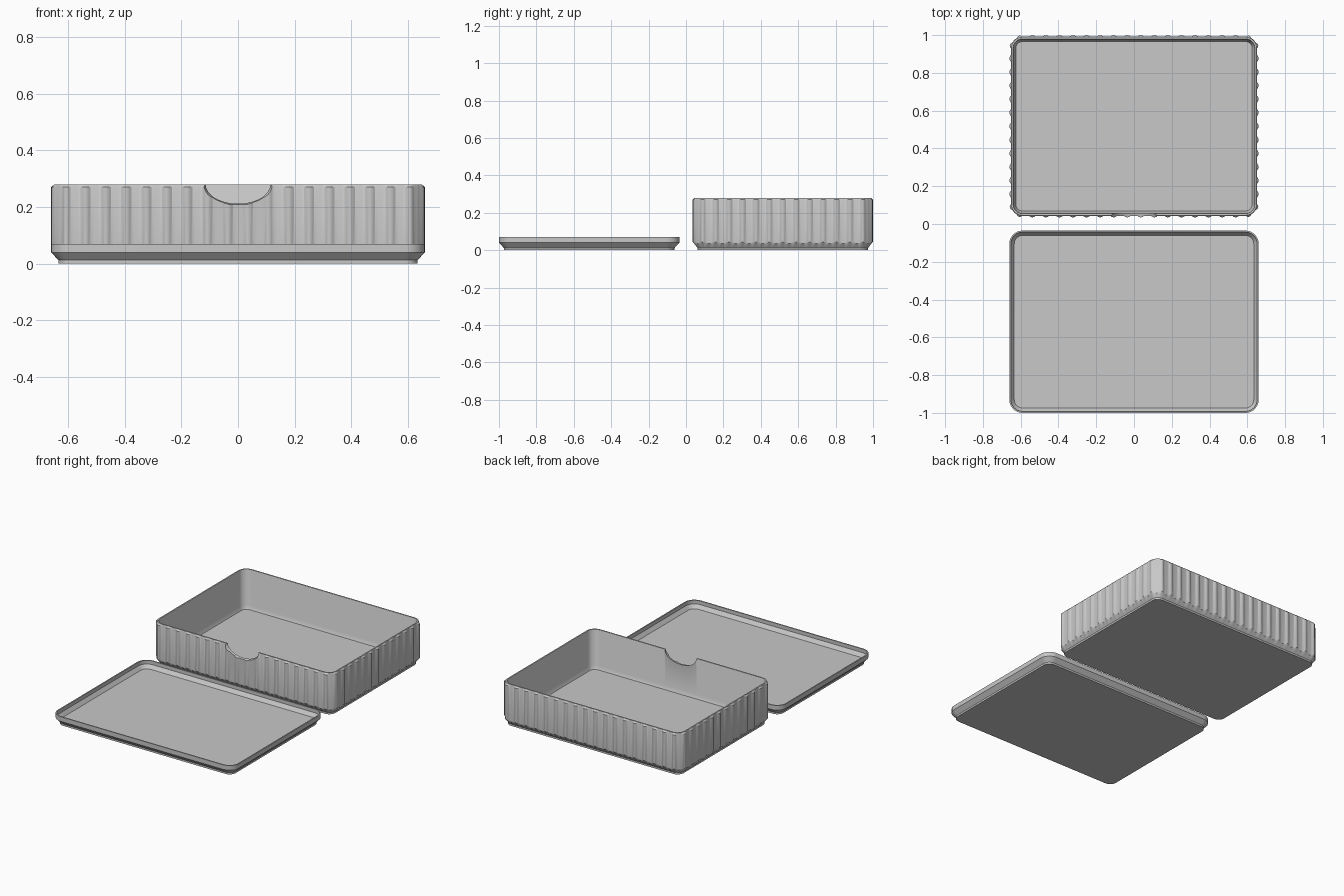
import bpy, bmesh, math
from mathutils import Matrix, Vector

cube = bpy.data.objects.get("Cube")
if cube:
    bpy.data.objects.remove(cube)

HX, HY, R = 0.66, 0.4825, 0.07      # half sizes and corner radius of both trays
RIBS = 62

grey = bpy.data.materials.new("plain grey")
grey.use_nodes = True
colour = (0.58, 0.58, 0.58, 1)
grey.diffuse_color = colour
grey.node_tree.nodes["Principled BSDF"].inputs["Base Color"].default_value = colour

# Straight and curved runs around the rounded rectangle, from the front centre
SX, SY, ARC = HX - R, HY - R, R * math.pi / 2
RUNS = [SX, ARC, 2 * SY, ARC, 2 * SX, ARC, 2 * SY, ARC, SX]
PERIMETER = sum(RUNS)
CORNERS = [(SX, -SY), (SX, SY), (-SX, SY), (-SX, -SY)]


def walk(s):
    """Point and outward normal at distance s around the outline."""
    for i, run in enumerate(RUNS):
        if s <= run or i == len(RUNS) - 1:
            break
        s -= run
    k = i // 2
    angle = (k - 1) * math.pi / 2
    if i % 2:
        angle += s / R
        centre = Vector(CORNERS[k])
    else:
        along = Vector((-math.sin(angle), math.cos(angle)))
        if k == 0:
            centre = Vector((s, -SY))
        else:
            centre = Vector(CORNERS[k - 1]) + along * s
    normal = Vector((math.cos(angle), math.sin(angle)))
    return centre + normal * R, normal


def make_tray(name, stations, profile, y):
    """Loft rings of (inset, height, rib depth) and cap both ends."""
    bm = bmesh.new()
    rings = []
    for inset, z, rib in profile:
        ring = []
        for s, bump in stations:
            p, n = walk(s)
            p = p + n * (rib * bump - inset)
            ring.append(bm.verts.new((p.x, p.y + y, z)))
        rings.append(ring)
    count = len(stations)
    for a, b in zip(rings, rings[1:]):
        for i in range(count):
            j = (i + 1) % count
            bm.faces.new((a[i], a[j], b[j], b[i]))
    bm.faces.new(rings[0][::-1])
    bm.faces.new(rings[-1])
    return finish(name, bm)


def finish(name, bm):
    mesh = bpy.data.meshes.new(name)
    bm.to_mesh(mesh)
    bm.free()
    mesh.materials.append(grey)
    obj = bpy.data.objects.new(name, mesh)
    bpy.context.collection.objects.link(obj)
    return obj


def select(obj):
    bpy.ops.object.select_all(action="DESELECT")
    obj.select_set(True)
    bpy.context.view_layer.objects.active = obj


# Lid: shallow tray, points only at the rounded corners
lid_stations = []
start = 0
for i, run in enumerate(RUNS):
    if i % 2:
        lid_stations += [(start + run * t / 8, 0) for t in range(9)]
    start += run
lid = make_tray("lid", lid_stations, [
    (0.026, 0, 0), (0.026, 0.012, 0), (0, 0.04, 0), (0, 0.07, 0),
    (0.008, 0.07, 0), (0.008, 0.046, 0), (0.026, 0.022, 0)], HY - 1)

# Box: rounded beads alternate with flat gaps around the wall
pitch = PERIMETER / RIBS
box_stations = []
for r in range(RIBS):
    for t in range(8):
        bump = math.sin(math.pi * t / 5) if t < 5 else 0
        box_stations.append(((r + 0.25 + t / 10 if t < 5 else r + 0.75 + (t - 5) / 6) * pitch, bump))
box_stations = sorted((s % PERIMETER, b) for s, b in box_stations)
box = make_tray("box", box_stations, [
    (0.026, 0, 0), (0.026, 0.012, 0), (0.008, 0.036, 0), (0.008, 0.045, 0.008),
    (0.008, 0.27, 0.008), (0.011, 0.28, 0), (0.02, 0.28, 0), (0.022, 0.276, 0),
    (0.022, 0.045, 0), (0.034, 0.022, 0)], 1 - HY)

# Thumb notch in the front wall, flaring outwards
bm = bmesh.new()
bmesh.ops.create_cone(
    bm, cap_ends=True, segments=64, radius1=0.136, radius2=0.1, depth=0.1,
    matrix=Matrix.Translation((0, 0.046, 0.28)) @ Matrix.Diagonal((1, 1, 0.6, 1))
    @ Matrix.Rotation(-math.pi / 2, 4, "X"))
cutter = finish("notch_cutter", bm)
cutter.hide_render = True
cut = box.modifiers.new("notch", "BOOLEAN")
cut.operation = "DIFFERENCE"
cut.solver = "EXACT"
cut.object = cutter
select(box)
bpy.ops.object.modifier_apply(modifier=cut.name)
bpy.data.objects.remove(cutter)

for obj in (lid, box):
    select(obj)
    bpy.ops.object.shade_smooth_by_angle(angle=math.radians(30))
